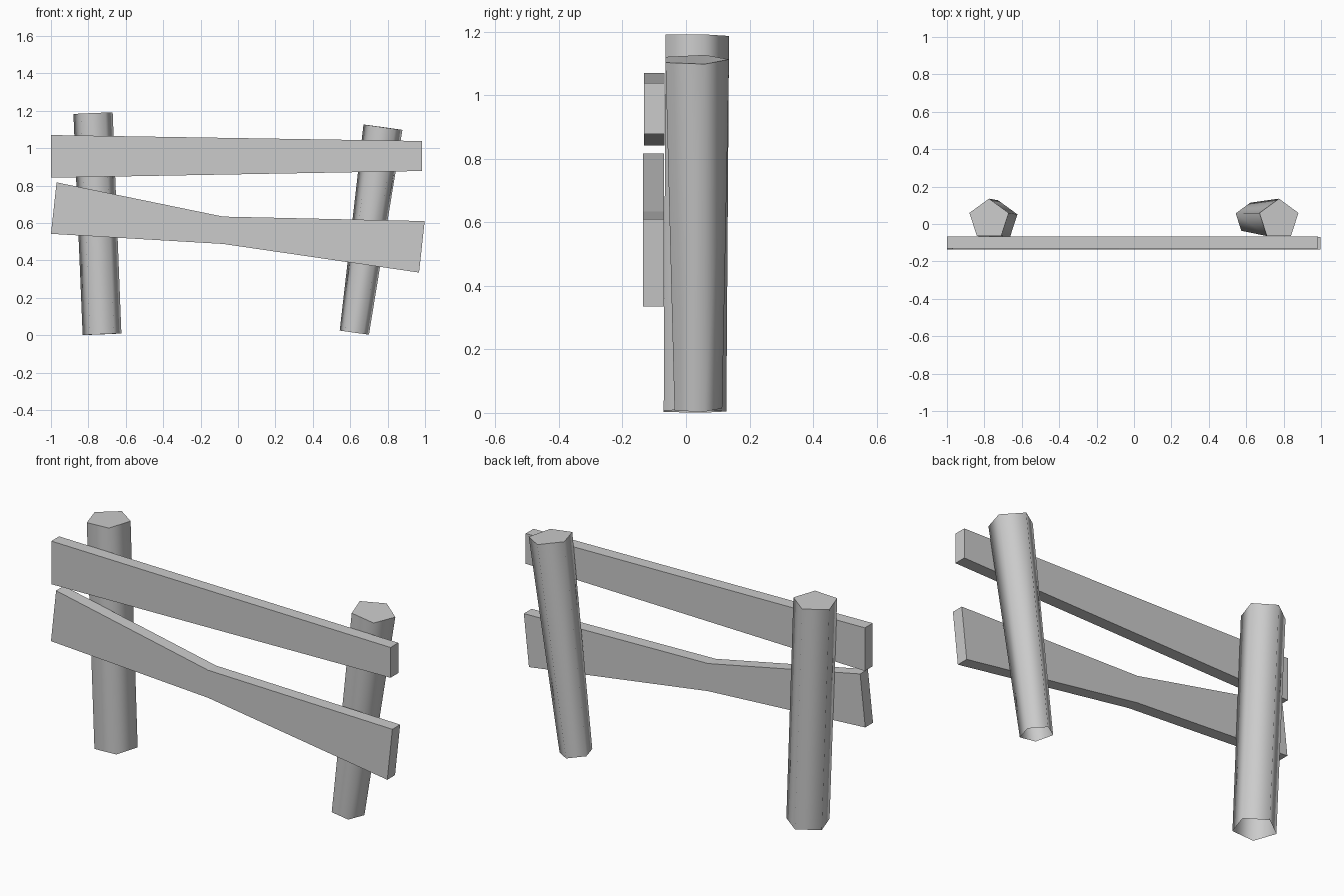
import bpy, bmesh
from math import sin, cos, tau
from mathutils import Vector

if "Cube" in bpy.data.objects:
    bpy.data.objects.remove(bpy.data.objects["Cube"])


def finish(name, bm):
    mesh = bpy.data.meshes.new(name)
    bm.to_mesh(mesh)
    bm.free()
    obj = bpy.data.objects.new(name, mesh)
    bpy.context.collection.objects.link(obj)
    return obj


def post(name, bottom, r_bottom, top, r_top):
    """Leaning five-sided post, smooth sides, flat cap, open underside."""
    bottom, top = Vector(bottom), Vector(top)
    axis = (top - bottom).normalized()
    v = Vector((0, 1, 0))
    v = (v - axis * v.dot(axis)).normalized()
    u = v.cross(axis)
    bm = bmesh.new()
    rings = [[bm.verts.new(c + r * (u * cos(a) + v * sin(a)))
              for a in (tau / 4 + i * tau / 5 for i in range(5))]
             for c, r in ((bottom, r_bottom), (top, r_top))]
    lo, hi = rings
    for i in range(5):
        j = (i + 1) % 5
        bm.faces.new((lo[i], lo[j], hi[j], hi[i])).smooth = True
    bm.faces.new(hi).smooth = False
    for e in bm.edges:
        if e.verts[0] in hi and e.verts[1] in hi:
            e.smooth = False
    return finish(name, bm)


def rail(name, upper, lower, y_front, y_back):
    """Flat board from matching upper and lower outline points (x, z)."""
    bm = bmesh.new()
    loops = [[bm.verts.new((x, y, z)) for y, (x, z) in
              ((y_front, b), (y_back, b), (y_back, t), (y_front, t))]
             for t, b in zip(upper, lower)]
    for a, b in zip(loops, loops[1:]):
        for i in range(4):
            j = (i + 1) % 4
            bm.faces.new((a[i], a[j], b[j], b[i]))
    bm.faces.new(loops[0])
    bm.faces.new(loops[-1])
    bmesh.ops.recalc_face_normals(bm, faces=bm.faces)
    return finish(name, bm)


# Posts
post("left_post", (-0.727, 0.018, 0.005), 0.109, (-0.775, 0.025, 1.187), 0.1105)
post("right_post", (0.622, 0.031, 0.014), 0.083, (0.775, 0.025, 1.112), 0.1105)

# Rails
rail("upper_rail", [(-1.0, 1.07), (0.985, 1.038)],
     [(-1.0, 0.842), (0.985, 0.878)], -0.132, -0.067)
rail("lower_rail", [(-0.97, 0.817), (-0.08, 0.634), (0.998, 0.61)],
     [(-1.0, 0.542), (-0.08, 0.488), (0.968, 0.335)], -0.135, -0.07)
